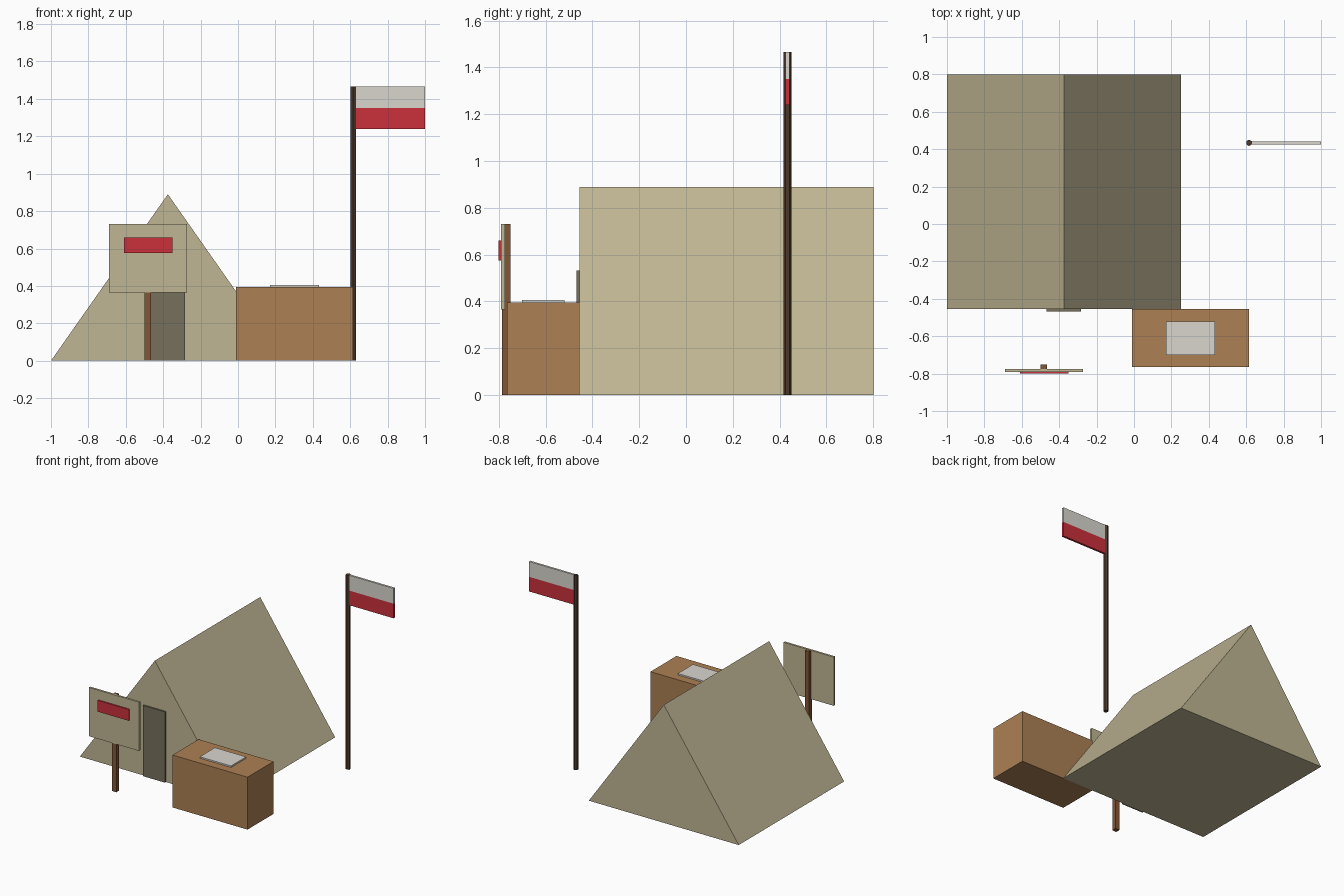
import bpy, bmesh

if "Cube" in bpy.data.objects:
    bpy.data.objects.remove(bpy.data.objects["Cube"])


def material(name, rgb):
    lin = [(c / 255 / 12.92) if c < 10 else ((c / 255 + 0.055) / 1.055) ** 2.4 for c in rgb]
    m = bpy.data.materials.new(name)
    m.diffuse_color = (*lin, 1)
    m.use_nodes = True
    m.node_tree.nodes["Principled BSDF"].inputs["Base Color"].default_value = m.diffuse_color
    return m


canvas = material("khaki canvas", (192, 182, 148))
dark_canvas = material("dark canvas", (118, 112, 92))
wood = material("light wood", (172, 128, 84))
post_wood = material("brown wood", (130, 86, 54))
pole_wood = material("dark wood", (76, 57, 42))
white = material("off white", (218, 214, 207))
red = material("red", (203, 48, 59))


def finish(name, bm, mat):
    bmesh.ops.recalc_face_normals(bm, faces=bm.faces)
    mesh = bpy.data.meshes.new(name)
    bm.to_mesh(mesh)
    bm.free()
    mesh.materials.append(mat)
    obj = bpy.data.objects.new(name, mesh)
    bpy.context.collection.objects.link(obj)
    return obj


def box(name, x, y, z, mat):
    """Box from (min, max) ranges on each axis."""
    bm = bmesh.new()
    bmesh.ops.create_cube(bm, size=1)
    for v in bm.verts:
        v.co = [r[0] if c < 0 else r[1] for c, r in zip(v.co, (x, y, z))]
    return finish(name, bm, mat)


# Tent: triangular profile extruded front to back
bm = bmesh.new()
profile = [(-1.0, 0), (0.25, 0), (-0.375, 0.89)]
face = bm.faces.new([bm.verts.new((x, -0.455, z)) for x, z in profile])
ext = bmesh.ops.extrude_face_region(bm, geom=[face], use_keep_orig=True)
for v in ext["geom"]:
    if isinstance(v, bmesh.types.BMVert):
        v.co.y = 0.8
finish("tent", bm, canvas)
box("tent_door", (-0.467, -0.283), (-0.467, -0.453), (0, 0.533), dark_canvas)

# Counter with a sheet of paper
box("counter", (-0.01, 0.615), (-0.765, -0.455), (0, 0.395), wood)
box("paper", (0.172, 0.432), (-0.7, -0.52), (0.395, 0.406), white)

# Sign on a post
box("sign_post", (-0.5, -0.465), (-0.785, -0.75), (0, 0.73), post_wood)
box("sign_board", (-0.69, -0.272), (-0.79, -0.774), (0.365, 0.732), canvas)
box("sign_stripe", (-0.61, -0.35), (-0.8, -0.79), (0.575, 0.66), red)

# Flagpole and two-tone flag
bm = bmesh.new()
bmesh.ops.create_cone(bm, cap_ends=True, segments=6, radius1=0.017, radius2=0.017, depth=1.465)
bmesh.ops.translate(bm, verts=bm.verts, vec=(0.615, 0.434, 0.7325))
finish("flagpole", bm, pole_wood)
for name, z, mat in (("flag_upper", (1.35, 1.465), white), ("flag_lower", (1.24, 1.35), red)):
    box(name, (0.62, 1.0), (0.426, 0.442), z, mat)
